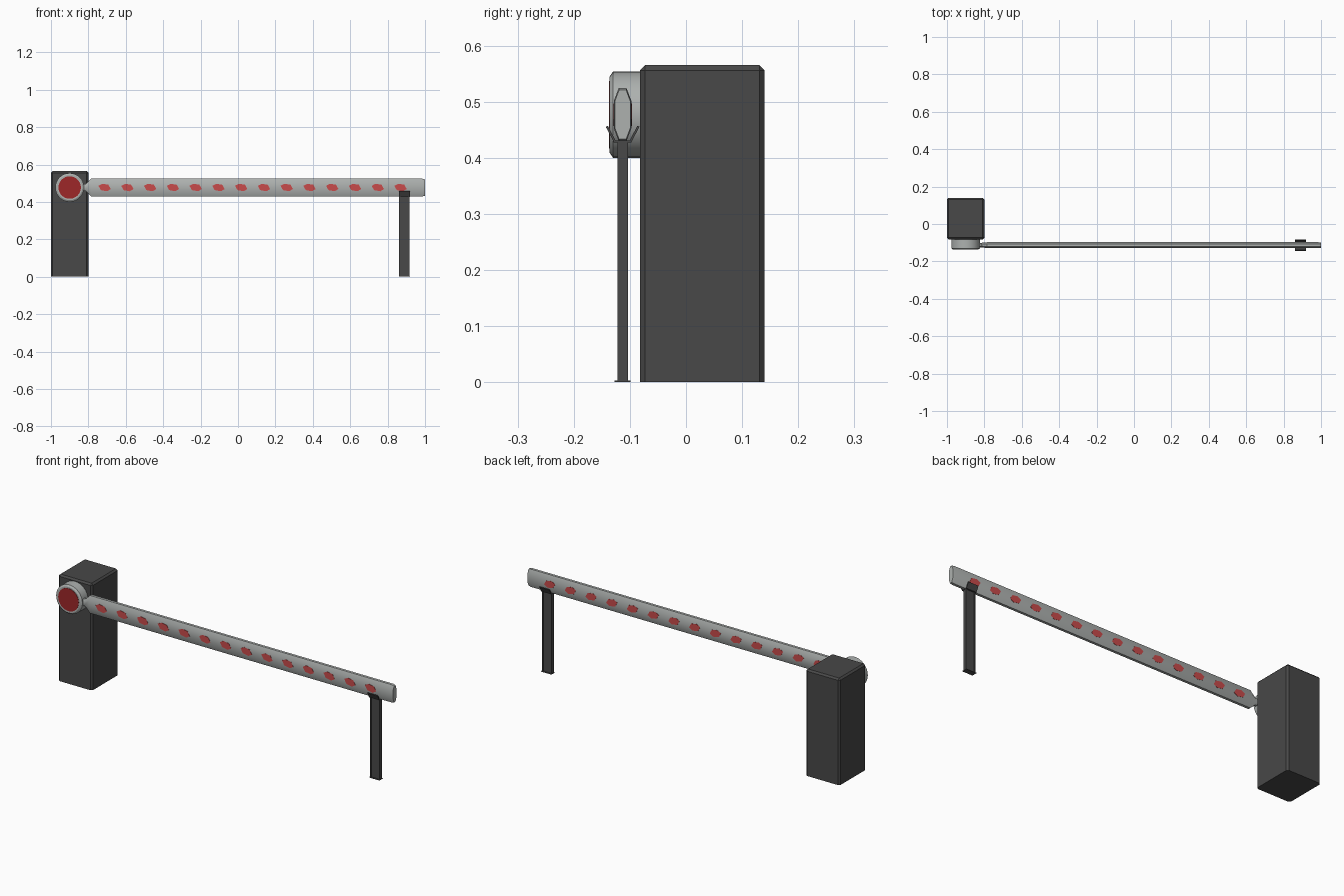
import bpy, bmesh, math
from mathutils import Vector, Matrix

cube = bpy.data.objects.get("Cube")
if cube:
    bpy.data.objects.remove(cube, do_unlink=True)


def material(name, rgb):
    m = bpy.data.materials.new(name)
    m.use_nodes = True
    m.diffuse_color = (*rgb, 1)
    m.node_tree.nodes["Principled BSDF"].inputs["Base Color"].default_value = (*rgb, 1)
    return m


DARK = material("dark grey paint", (0.065, 0.065, 0.065))
GREY = material("light grey metal", (0.42, 0.44, 0.43))
RED = material("deep red", (0.34, 0.02, 0.022))
SPOT = material("bright red", (0.58, 0.07, 0.07))


def finish(name, bm, mat, smooth=None):
    bmesh.ops.recalc_face_normals(bm, faces=bm.faces)
    mesh = bpy.data.meshes.new(name)
    bm.to_mesh(mesh)
    bm.free()
    mesh.materials.append(mat)
    ob = bpy.data.objects.new(name, mesh)
    bpy.context.collection.objects.link(ob)
    if smooth:
        bpy.ops.object.select_all(action='DESELECT')
        ob.select_set(True)
        bpy.context.view_layer.objects.active = ob
        bpy.ops.object.shade_smooth_by_angle(angle=math.radians(smooth))
    return ob


def add_box(bm, lo, hi, tilt=0):
    lo, hi = Vector(lo), Vector(hi)
    mat = Matrix.Translation((lo + hi) / 2) @ Matrix.Rotation(tilt, 4, 'X') @ Matrix.Diagonal((*(hi - lo), 1))
    bmesh.ops.create_cube(bm, size=1, matrix=mat)


def loft(name, rings, mat, smooth=None):
    """Skin a list of equal-length point rings and cap both ends."""
    bm = bmesh.new()
    vs = [[bm.verts.new(p) for p in r] for r in rings]
    n = len(vs[0])
    for a, b in zip(vs, vs[1:]):
        for i in range(n):
            bm.faces.new((a[i], a[(i + 1) % n], b[(i + 1) % n], b[i]))
    bm.faces.new(vs[0])
    bm.faces.new(vs[-1])
    return finish(name, bm, mat, smooth)


ARM_Y, ARM_Z = -0.113, 0.477

# Cabinet with chamfered uprights and top rim
bm = bmesh.new()
add_box(bm, (-1, -0.082, 0), (-0.8, 0.14, 0.565))
rim = [e for e in bm.edges if max(v.co.z for v in e.verts) > 0.1]
bmesh.ops.bevel(bm, geom=rim, offset=0.009, segments=1, affect='EDGES')
finish("cabinet", bm, DARK)


# Round pivot hub with chamfered front and red cover
def circle(r, y, n=32):
    return [(-0.9 + r * math.cos(math.tau * i / n), y, ARM_Z + r * math.sin(math.tau * i / n))
            for i in range(n)]


loft("pivot_hub", [circle(0.077, -0.078), circle(0.077, -0.13), circle(0.068, -0.136)], GREY, 30)
loft("hub_cover", [circle(0.06, -0.134), circle(0.06, -0.1375)], RED)

# Arm: flattened octagon section, narrowing to a neck at the hub
half = [(0.007, 0.047), (0.0155, 0.025), (0.0155, -0.025), (0.007, -0.047)]
section = half + [(-y, -z) for y, z in half]
stations = [(-0.85, 0.8, 0.4), (-0.815, 0.8, 0.4), (-0.785, 1, 1), (0.987, 1, 1), (1, 0.9, 0.93)]
loft("arm", [[(x, ARM_Y + y * sy, ARM_Z + z * sz) for y, z in section]
             for x, sy, sz in stations], GREY, 30)

# Slanted red spots along both sides of the arm
outline = [(-0.033, 0.009), (-0.012, 0.02), (0.02, 0.015), (0.033, -0.008), (0.013, -0.02), (-0.02, -0.014)]
for side, label in ((-1, "front"), (1, "back")):
    for i in range(14):
        cx = -0.713 + 0.1217 * i
        loft(f"{label}_spot_{i + 1}",
             [[(cx + x, ARM_Y + side * d, ARM_Z + z) for x, z in outline] for d in (0.0145, 0.0165)], SPOT)

# Rest post: flanged column, foot plate and splayed cradle
bm = bmesh.new()
add_box(bm, (0.867, ARM_Y - 0.007, 0), (0.913, ARM_Y + 0.007, 0.43))
for x in (0.862, 0.912):
    add_box(bm, (x, ARM_Y - 0.0095, 0), (x + 0.006, ARM_Y + 0.0095, 0.43))
add_box(bm, (0.86, ARM_Y - 0.014, 0), (0.92, ARM_Y + 0.014, 0.003))
add_box(bm, (0.86, ARM_Y - 0.016, 0.427), (0.92, ARM_Y + 0.016, 0.431))
for side in (-1, 1):
    y = ARM_Y + side * 0.021
    add_box(bm, (0.86, y - 0.002, 0.427), (0.92, y + 0.002, 0.458), -side * math.radians(28))
finish("rest_post", bm, DARK)
